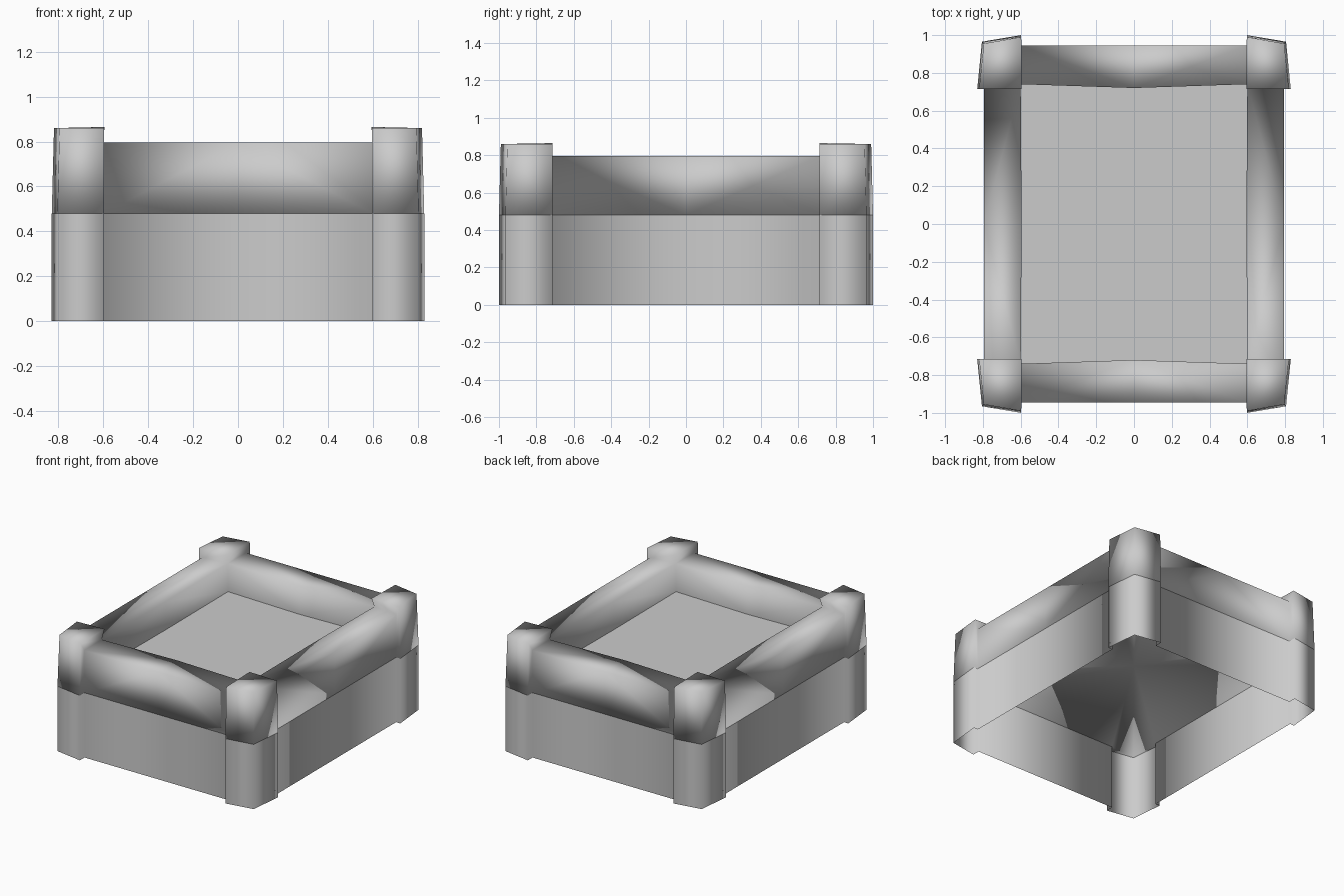
import bpy, bmesh, math

if "Cube" in bpy.data.objects:
    bpy.data.objects.remove(bpy.data.objects["Cube"])

grey = bpy.data.materials.new("plain grey")
grey.use_nodes = True
grey.diffuse_color = (0.6, 0.6, 0.6, 1)
grey.node_tree.nodes["Principled BSDF"].inputs["Base Color"].default_value = (0.6, 0.6, 0.6, 1)

RIM, FLOOR, UNDER, POST_TOP = 0.795, 0.585, 0.48, 0.86

# Outline of one quarter: side wall, corner post, front or back wall
OUTLINE = [(0.795, 0), (0.795, 0.717), (0.83, 0.715), (0.805, 0.965),
           (0.597, 1.0), (0.597, 0.945), (0, 0.945)]
POST = (2, 3, 4)
SIDE_MID, CORNER, END_MID = (0.595, 0), (0.6, 0.74), (0, 0.72)


def level(bm, points, z):
    return [bm.verts.new((x, y, z)) for x, y in points]


def tapered(i):
    """Outline point at the top; posts narrow slightly, walls stay upright."""
    x, y = OUTLINE[i]
    if i in POST:
        return (x - 0.01 if i < 4 else x, y - 0.01 if i > 2 else y, POST_TOP)
    return (x, y, RIM)


def strip(bm, low, high):
    for i in range(len(low) - 1):
        bm.faces.new((low[i], low[i + 1], high[i + 1], high[i]))


def finish(bm, name, angle):
    """Mirror the quarter to all four corners and shade it."""
    mesh = bpy.data.meshes.new(name)
    bm.to_mesh(mesh)
    bm.free()
    mesh.materials.append(grey)
    ob = bpy.data.objects.new(name, mesh)
    bpy.context.collection.objects.link(ob)
    bpy.ops.object.select_all(action='DESELECT')
    ob.select_set(True)
    bpy.context.view_layer.objects.active = ob
    bpy.ops.object.shade_smooth_by_angle(angle=math.radians(angle))
    mirror = ob.modifiers.new("four corners", 'MIRROR')
    mirror.use_axis = (True, True, False)
    mirror.merge_threshold = 0.0005


# Hollow lower skirt of walls and posts
bm = bmesh.new()
strip(bm, level(bm, OUTLINE, 0), level(bm, OUTLINE, UNDER))
finish(bm, "lower_skirt", 180)

# Solid upper body: walls, raised posts, level rim, inner walls and underside
bm = bmesh.new()
low = level(bm, OUTLINE, UNDER)
top = [bm.verts.new(tapered(i)) for i in range(len(OUTLINE))]
strip(bm, low, top)
side, corner, end = level(bm, (SIDE_MID, CORNER, END_MID), RIM)
side_f, corner_f, end_f = level(bm, (SIDE_MID, CORNER, END_MID), FLOOR)
peak = bm.verts.new((0.595, 0.714, 0.865))
centre = bm.verts.new((0, 0, UNDER))
for face in (
    (top[0], top[1], corner, side),          # side rim
    (top[5], top[6], end, corner),           # end rim
    (top[2], top[3], top[4], peak),          # post cap
    (top[1], top[2], peak, corner),          # post inner sides
    (top[4], top[5], corner, peak),
    (side, corner, corner_f, side_f),        # inner walls
    (corner, end, end_f, corner_f),
    low[::-1] + [centre],                    # underside
):
    bm.faces.new(face)
finish(bm, "upper_frame", 180)

# Flat floor of the tray
bm = bmesh.new()
bm.faces.new(level(bm, ((0, 0), SIDE_MID, CORNER, END_MID), FLOOR))
finish(bm, "tray_floor", 30)
